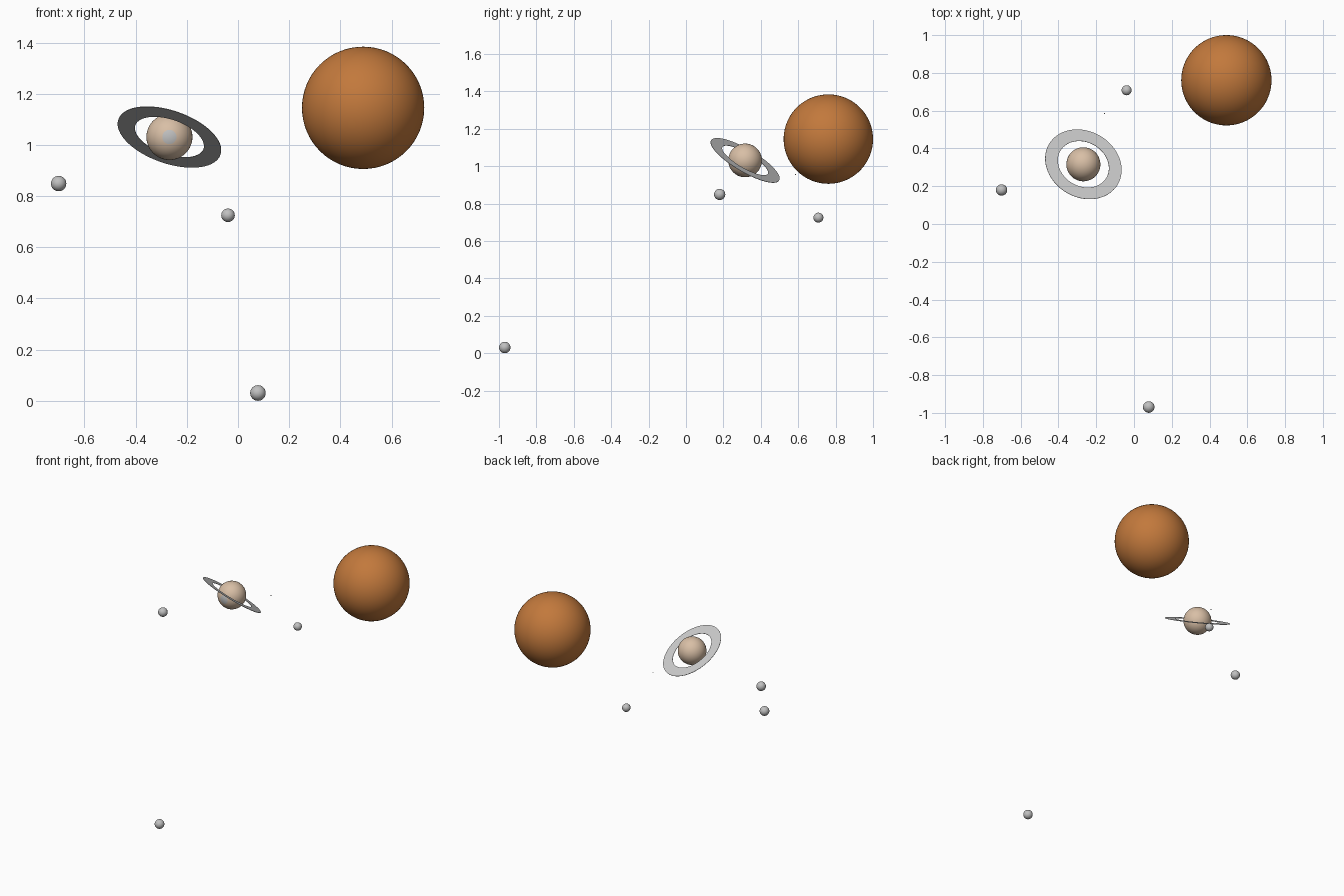
import bpy, bmesh, math
from mathutils import Vector, Matrix

if "Cube" in bpy.data.objects:
    bpy.data.objects.remove(bpy.data.objects["Cube"])


def material(name, rgb):
    m = bpy.data.materials.new(name)
    m.diffuse_color = (*rgb, 1)
    m.use_nodes = True
    m.node_tree.nodes["Principled BSDF"].inputs["Base Color"].default_value = m.diffuse_color
    return m


orange = material("burnt orange", (0.54, 0.19, 0.045))
tan = material("pale tan", (0.69, 0.52, 0.38))
grey = material("moon grey", (0.53, 0.53, 0.53))
ring_grey = material("ring grey", (0.61, 0.61, 0.61))


def add_object(name, bm, mats, smooth=True):
    mesh = bpy.data.meshes.new(name)
    for f in bm.faces:
        f.smooth = smooth
    bm.to_mesh(mesh)
    bm.free()
    for m in mats:
        mesh.materials.append(m)
    ob = bpy.data.objects.new(name, mesh)
    bpy.context.collection.objects.link(ob)
    return ob


def sphere(name, centre, radius, mats, segments=48, rings=30):
    # poles lie along y
    bm = bmesh.new()
    bmesh.ops.create_uvsphere(bm, u_segments=segments, v_segments=rings, radius=radius,
                              matrix=Matrix.Rotation(math.pi / 2, 4, 'X'))
    ob = add_object(name, bm, mats)
    ob.location = centre
    return ob


# large planet
sphere("large_planet", (0.489, 0.761, 1.145), 0.239, [orange], 64, 40)

# ringed planet with a pale cap on its front pole
centre = Vector((-0.268, 0.316, 1.031))
planet = sphere("ringed_planet", centre, 0.09, [tan, grey])
for p in planet.data.polygons:
    if p.center.y < -0.09 * math.cos(math.radians(18)):
        p.material_index = 1

# tilted flat ring, a thin rectangle profile swept round
inner, outer, half, steps = 0.141, 0.211, 0.001, 96
bm = bmesh.new()
loops = []
for i in range(steps):
    a = 2 * math.pi * i / steps
    loops.append([bm.verts.new((r * math.cos(a), r * math.sin(a), z))
                  for r, z in ((inner, -half), (outer, -half), (outer, half), (inner, half))])
for i in range(steps):
    p, q = loops[i], loops[(i + 1) % steps]
    for j in range(4):
        k = (j + 1) % 4
        bm.faces.new((p[j], q[j], q[k], p[k]))
bmesh.ops.recalc_face_normals(bm, faces=bm.faces[:])
ring = add_object("planet_ring", bm, [ring_grey], smooth=False)
normal = Vector((0.285, 0.486, 0.825)).normalized()
ring.matrix_world = Matrix.Translation(centre) @ normal.to_track_quat('Z', 'Y').to_matrix().to_4x4()

# moons, and one tiny speck behind the ringed planet
moons = {
    "left_moon": ((-0.701, 0.180, 0.849), 0.030),
    "back_moon": ((-0.039, 0.708, 0.725), 0.0265),
    "front_moon": ((0.078, -0.969, 0.0305), 0.0305),
    "tiny_moonlet": ((-0.157, 0.585, 0.955), 0.003),
}
for name, (pos, radius) in moons.items():
    sphere(name, pos, radius, [grey], 32, 20)
